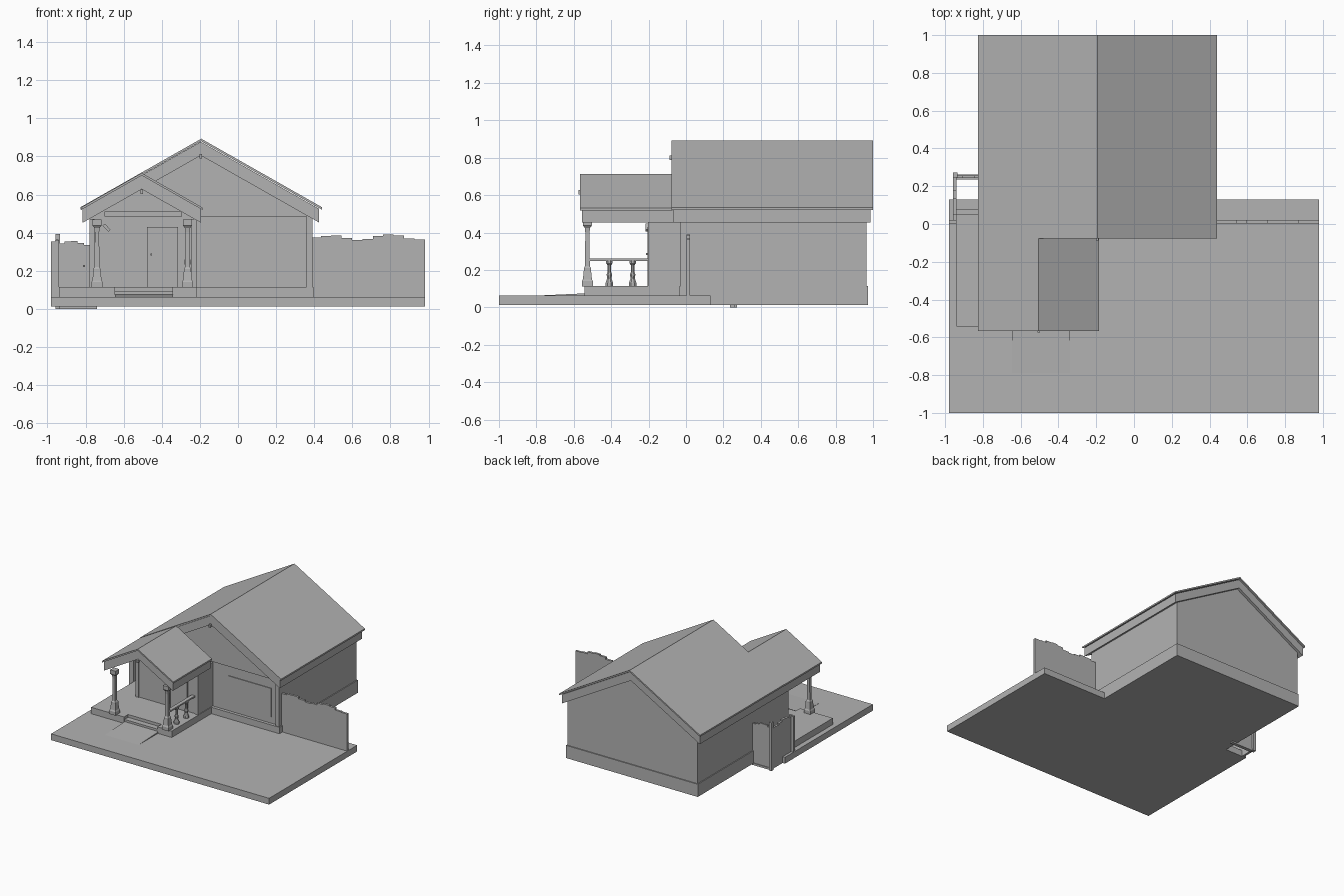
import bpy, bmesh, math, random
from mathutils import Vector

random.seed(4)
cube = bpy.data.objects.get("Cube")
if cube:
    bpy.data.objects.remove(cube)

grey = bpy.data.materials.new("plain_grey")
grey.use_nodes = True
COLOUR = (0.45, 0.45, 0.45, 1)
grey.diffuse_color = COLOUR
grey.node_tree.nodes["Principled BSDF"].inputs["Base Color"].default_value = COLOUR


def finish(name, bm):
    bmesh.ops.recalc_face_normals(bm, faces=bm.faces[:])
    mesh = bpy.data.meshes.new(name)
    bm.to_mesh(mesh)
    bm.free()
    mesh.materials.append(grey)
    ob = bpy.data.objects.new(name, mesh)
    bpy.context.collection.objects.link(ob)
    return ob


def prism(name, outline, along, start, end):
    """Extrude a closed outline: (x, z) along y, or (y, z) along x."""
    bm = bmesh.new()
    place = (lambda a, b: (a, start, b)) if along == "y" else (lambda a, b: (start, a, b))
    face = bm.faces.new([bm.verts.new(place(a, b)) for a, b in outline])
    out = bmesh.ops.extrude_face_region(bm, geom=[face])
    step = Vector((0, end - start, 0) if along == "y" else (end - start, 0, 0))
    moved = [g for g in out["geom"] if isinstance(g, bmesh.types.BMVert)]
    bmesh.ops.translate(bm, verts=moved, vec=step)
    return finish(name, bm)


def box(name, x0, x1, y0, y1, z0, z1):
    return prism(name, [(x0, z0), (x1, z0), (x1, z1), (x0, z1)], "y", y0, y1)


def stack(name, x, y, sections, sides):
    """Turned or square post from (radius, z) sections."""
    bm = bmesh.new()
    rings = []
    for r, z in sections:
        ring = []
        for i in range(sides):
            a = 2 * math.pi * (i + 0.5) / sides
            ring.append(bm.verts.new((x + r * math.cos(a), y + r * math.sin(a), z)))
        rings.append(ring)
    for low, high in zip(rings, rings[1:]):
        for i in range(sides):
            j = (i + 1) % sides
            bm.faces.new((low[i], low[j], high[j], high[i]))
    bm.faces.new(rings[0])
    bm.faces.new(rings[-1])
    return finish(name, bm)


def gable_layer(name, cx, half, ridge, thick, y0, y1, slope=0.567):
    eave = ridge - half * slope
    prism(name, [(cx - half, eave), (cx, ridge), (cx + half, eave),
                 (cx + half, eave - thick), (cx, ridge - thick),
                 (cx - half, eave - thick)], "y", y0, y1)


def gable_wall(name, x0, x1, cx, peak, y0, y1, slope=0.567):
    prism(name, [(x0, 0.1), (x1, 0.1), (x1, peak - (x1 - cx) * slope), (cx, peak),
                 (x0, peak - (cx - x0) * slope)], "y", y0, y1)


def fence(name, along, start, end, level, thick, z0, z1, wobble, count):
    """Stockade run with an uneven top."""
    outline = [(start, z0)]
    width = (end - start) / count
    for i in range(count):
        h = z1 + wobble * math.sin(i * 1.1) + random.uniform(-0.004, 0.004)
        outline += [(start + i * width, h), (start + (i + 1) * width, h)]
    outline.append((end, z0))
    prism(name, outline, along, level - thick / 2, level + thick / 2)


# Ground and entry path
box("yard_slab", -0.98, 0.98, -1, 0.13, 0.012, 0.063)
prism("entry_path", [(-0.79, 0.02), (-0.53, 0.02), (-0.53, 0.075), (-0.79, 0.063)],
      "x", -0.645, -0.34)

# Foundation and main walls
box("foundation", -0.787, 0.397, -0.035, 0.973, 0.012, 0.115)
gable_wall("house_walls", -0.78, 0.39, -0.195, 0.812, -0.01, 0.965)

# Front trim and window panel
box("front_corner_board", 0.36, 0.39, -0.03, -0.01, 0.115, 0.49)
box("front_top_board", -0.22, 0.375, -0.03, -0.01, 0.485, 0.51)
gable_wall_top = [(-0.75, 0.49), (0.36, 0.49), (-0.195, 0.81)]
prism("front_gable_panel", gable_wall_top, "y", -0.03, -0.01)
box("window_panel", -0.075, 0.31, -0.016, -0.009, 0.17, 0.40)

# Main roof: thin sheet over deep rafter boards
gable_layer("main_roof_sheet", -0.193, 0.633, 0.893, 0.013, -0.077, 1.0)
gable_layer("main_roof_boards", -0.195, 0.62, 0.877, 0.072, -0.07, 0.987)

# Porch roof and entry block
gable_layer("porch_roof_sheet", -0.505, 0.32, 0.713, 0.013, -0.567, -0.072)
gable_layer("porch_roof_boards", -0.505, 0.31, 0.7, 0.072, -0.557, -0.068)
gable_wall("entry_walls", -0.78, -0.22, -0.505, 0.632, -0.195, -0.005)
box("entry_top_board", -0.70, -0.295, -0.203, -0.195, 0.485, 0.51)
for x in (-0.78, -0.245):
    box("entry_corner_board", x, x + 0.028, -0.203, -0.172, 0.115, 0.472)

# Porch floor with a step let into its front edge
box("porch_floor", -0.94, -0.215, -0.49, 0.05, 0.03, 0.115)
box("porch_floor_left", -0.94, -0.645, -0.543, -0.48, 0.03, 0.115)
box("porch_floor_right", -0.345, -0.215, -0.543, -0.48, 0.03, 0.115)
box("porch_step", -0.65, -0.34, -0.535, -0.48, 0.03, 0.092)
box("porch_back_step", -0.94, -0.78, 0.05, 0.08, 0.03, 0.09)

# Columns
column = [(0.041, 0.112), (0.041, 0.14), (0.034, 0.15), (0.027, 0.2), (0.027, 0.21),
          (0.018, 0.22), (0.016, 0.40), (0.02, 0.425), (0.034, 0.438), (0.034, 0.47)]
for x in (-0.74, -0.265):
    stack("porch_column", x, -0.527, column, 4)

# Side railing and balusters
box("porch_rail", -0.28, -0.25, -0.515, -0.195, 0.248, 0.26)
baluster = [(0.022, 0.112), (0.022, 0.13), (0.012, 0.155), (0.016, 0.175),
            (0.01, 0.19), (0.01, 0.225), (0.018, 0.235), (0.018, 0.25)]
for y in (-0.41, -0.285):
    stack("porch_baluster", -0.265, y, baluster, 8)

# Door
box("door_frame_top", -0.477, -0.315, -0.206, -0.19, 0.42, 0.43)
for x in (-0.477, -0.325):
    box("door_frame_side", x, x + 0.01, -0.206, -0.19, 0.115, 0.43)
box("door_leaf", -0.468, -0.324, -0.2, -0.19, 0.115, 0.421)
box("door_handle", -0.458, -0.45, -0.215, -0.199, 0.28, 0.29)

# Tilted wall lamp and gable ornaments
prism("wall_lamp", [(-0.712, 0.437), (-0.68, 0.405), (-0.67, 0.415), (-0.697, 0.447)],
      "y", -0.216, -0.195)
for x, y, z in ((-0.195, -0.07, 0.80), (-0.505, -0.557, 0.615)):
    box("gable_ornament", x - 0.007, x + 0.007, y - 0.018, y + 0.01, z - 0.012, z + 0.012)

# Fences
fence("right_fence", "y", 0.38, 0.98, 0.012, 0.018, 0.06, 0.376, 0.012, 11)
fence("left_front_fence", "y", -0.98, -0.94, 0.012, 0.018, 0.06, 0.355, 0.006, 2)
fence("left_side_fence", "x", 0.003, 0.265, -0.95, 0.018, 0.012, 0.35, 0.012, 6)
fence("left_gate", "y", -0.945, -0.775, 0.25, 0.014, 0.012, 0.345, 0.012, 5)
box("gate_post", -0.958, -0.935, 0.245, 0.272, 0.0, 0.392)
box("gate_sill", -0.94, -0.74, 0.235, 0.262, 0.0, 0.016)
box("gate_handle", -0.813, -0.803, 0.232, 0.246, 0.22, 0.23)
